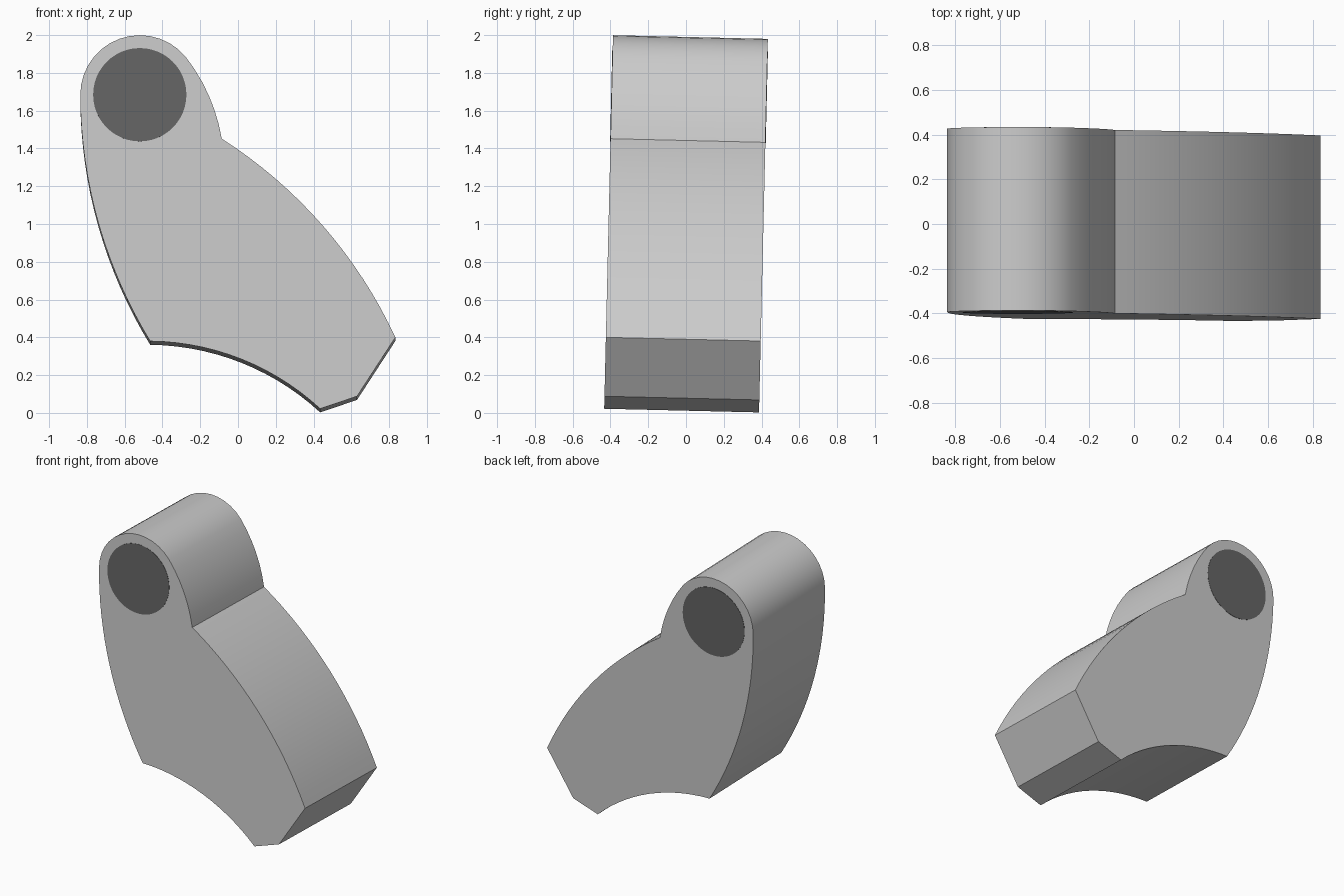
import bpy, bmesh, math
from mathutils import Vector

if "Cube" in bpy.data.objects:
    bpy.data.objects.remove(bpy.data.objects["Cube"])

DEPTH, TILT = 0.82, 0.0236


def arc(a, b, sag, n):
    """Points of a circular arc from a towards b (b left out), bulging left of travel by sag."""
    a, b = Vector(a), Vector(b)
    chord = b - a
    left = Vector((-chord.y, chord.x)).normalized()
    h = chord.length / 2
    r = (h * h + sag * sag) / (2 * sag)
    half = math.asin(h / r)
    mid = (a + b) / 2 + left * (sag - r)
    out = []
    for i in range(n):
        t = -half + 2 * half * i / n
        out.append(mid + chord.normalized() * (r * math.sin(t)) + left * (r * math.cos(t)))
    return out


def prism(name, profile, depth):
    """Extrude an x-z outline along y, then lean it back slightly."""
    bm = bmesh.new()
    face = bm.faces.new([bm.verts.new((p[0], -depth / 2, p[1] - 1)) for p in profile])
    ext = bmesh.ops.extrude_face_region(bm, geom=[face])
    moved = [v for v in ext["geom"] if isinstance(v, bmesh.types.BMVert)]
    bmesh.ops.translate(bm, verts=moved, vec=(0, depth, 0))
    bmesh.ops.recalc_face_normals(bm, faces=bm.faces)
    co, si = math.cos(TILT), math.sin(TILT)
    for v in bm.verts:
        y, z = v.co.y, v.co.z
        v.co.y, v.co.z = y * co + z * si, z * co - y * si + 1
    mesh = bpy.data.meshes.new(name)
    bm.to_mesh(mesh)
    bm.free()
    ob = bpy.data.objects.new(name, mesh)
    bpy.context.collection.objects.link(ob)
    bpy.ops.object.select_all(action="DESELECT")
    ob.select_set(True)
    bpy.context.view_layer.objects.active = ob
    bpy.ops.object.shade_smooth_by_angle(angle=math.radians(25))
    return ob


def circle(r, a0, a1, n):
    cx, cz = -0.52, 1.675
    return [(cx + r * math.cos(a0 + (a1 - a0) * i / n),
             cz + r * math.sin(a0 + (a1 - a0) * i / n)) for i in range(n)]


# Lever body outline, clockwise from the left of the rounded head
neck = circle(0.315, math.radians(40), 0, 1)[0]
outline = circle(0.315, math.pi, math.radians(40), 14)
outline += arc(neck, (-0.086, 1.442), 0.03, 6)
outline += arc((-0.086, 1.442), (0.833, 0.39), 0.10, 16)
outline += [(0.833, 0.39), (0.63, 0.078)]
# Hollow underside, then the long left flank
outline += [p for p in reversed(arc((-0.465, 0.37), (0.435, 0.012), 0.09, 14) + [(0.435, 0.012)])]
outline += arc((-0.465, 0.37), (-0.835, 1.675), 0.093, 16)[1:]
prism("lever_body", outline, DEPTH)

# Dark pivot pin, practically flush with both faces
pin = prism("pivot_pin", circle(0.247, 0, 2 * math.pi, 48), DEPTH + 0.004)
dark = bpy.data.materials.new("dark_grey")
dark.diffuse_color = (0.13, 0.13, 0.13, 1)
dark.use_nodes = True
dark.node_tree.nodes["Principled BSDF"].inputs["Base Color"].default_value = dark.diffuse_color
pin.data.materials.append(dark)
